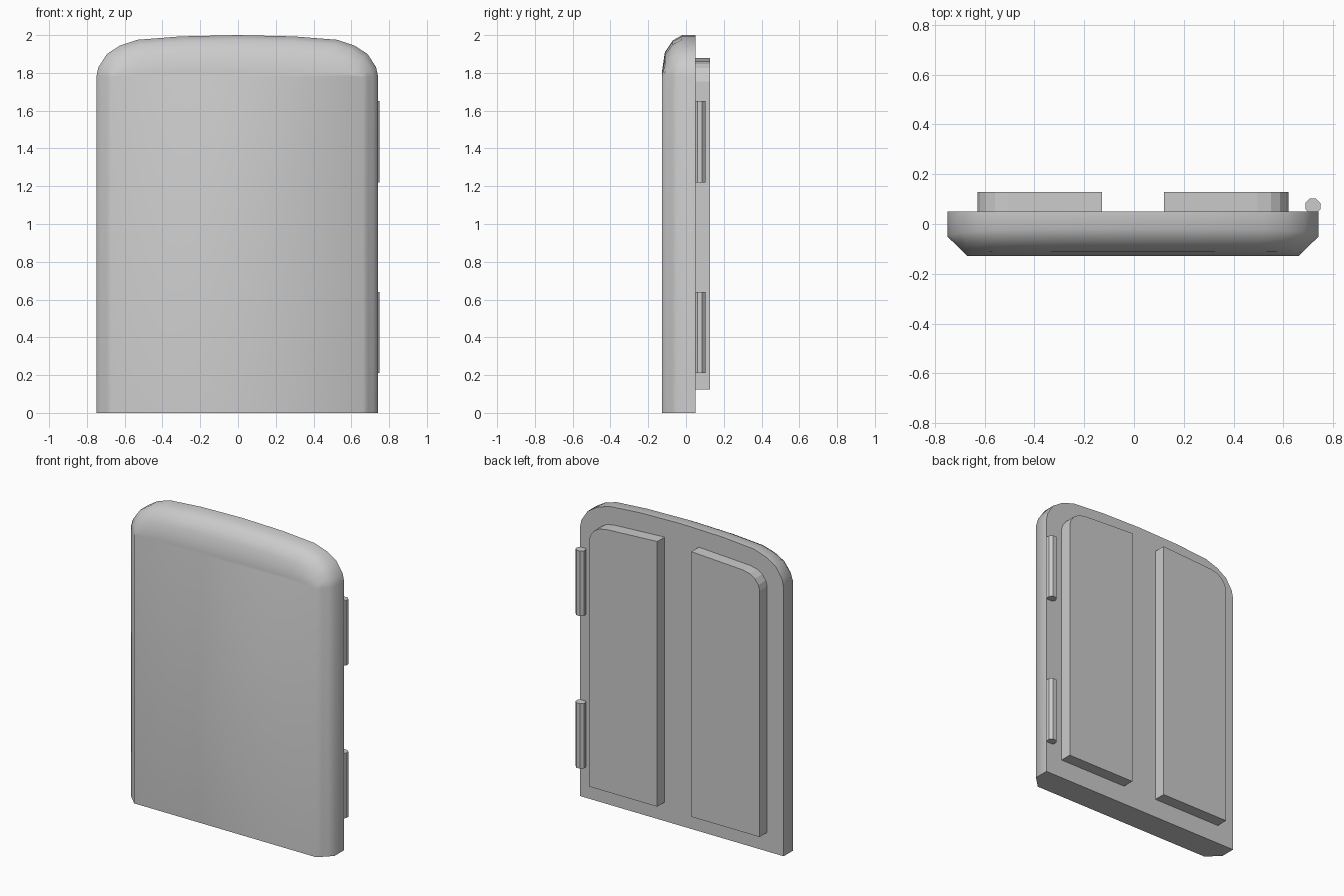
import bpy
import bmesh
from math import radians, pi, cos, sin

if "Cube" in bpy.data.objects:
    bpy.data.objects.remove(bpy.data.objects["Cube"])

CX = -0.004  # door centreline (hinges stick out slightly to the right)


def make_object(name, rings, smooth_angle=None):
    """Skin a stack of equal-length closed rings and cap both ends."""
    bm = bmesh.new()
    loops = [[bm.verts.new(p) for p in ring] for ring in rings]
    n = len(loops[0])
    for a, b in zip(loops, loops[1:]):
        for i in range(n):
            j = (i + 1) % n
            bm.faces.new((a[i], a[j], b[j], b[i]))
    bm.faces.new(loops[0][::-1])
    bm.faces.new(loops[-1])
    bmesh.ops.recalc_face_normals(bm, faces=bm.faces)
    mesh = bpy.data.meshes.new(name)
    bm.to_mesh(mesh)
    bm.free()
    obj = bpy.data.objects.new(name, mesh)
    bpy.context.collection.objects.link(obj)
    if smooth_angle:
        bpy.ops.object.select_all(action='DESELECT')
        obj.select_set(True)
        bpy.context.view_layer.objects.active = obj
        bpy.ops.object.shade_smooth_by_angle(angle=radians(smooth_angle))
    return obj


# Door slab: arched outline, chamfered sides and rounded-over top on the front
SHOULDER = 1.78
half = [(0.746, 0), (0.746, SHOULDER), (0.735, 1.83), (0.69, 1.9),
        (0.62, 1.945), (0.53, 1.975), (0.3, 1.993)]
outline = half + [(0, 2.0)] + [(-x, z) for x, z in reversed(half)]


def door_ring(t, drop, y_top):
    ring = []
    for x, z in outline:
        w = max(0, z - SHOULDER) / 0.22
        y_side = -0.05 - 0.078 * t
        ring.append((CX + x * (1 - 0.107 * t),
                     y_side + (y_top - y_side) * w,
                     z - w * drop))
    return ring


front_profile = [(0, 0, -0.02), (0.33, 0.028, -0.07),
                 (0.67, 0.09, -0.112), (1, 0.2, -0.128)]
rings = [[(CX + x, 0.05, z) for x, z in outline]]
rings += [door_ring(*p) for p in front_profile]
make_object("door_slab", rings, 50)

# Raised back panels, mirrored, with the outer top corner rounded
panel = [(0.125, 0.125), (0.625, 0.125), (0.625, 1.755), (0.615, 1.79),
         (0.59, 1.825), (0.555, 1.848), (0.5, 1.86), (0.125, 1.88)]
for side, label in ((-1, "left"), (1, "right")):
    make_object(f"{label}_back_panel",
                [[(CX + side * x, y, z) for x, z in panel] for y in (0.045, 0.128)])

# Octagonal hinge barrels on the right edge
for label, z0, z1 in (("lower", 0.21, 0.64), ("upper", 1.22, 1.65)):
    octagon = [(0.719 + 0.0325 * cos(pi / 8 + i * pi / 4),
                0.072 + 0.0325 * sin(pi / 8 + i * pi / 4)) for i in range(8)]
    make_object(f"{label}_hinge", [[(x, y, z) for x, y in octagon] for z in (z0, z1)])
